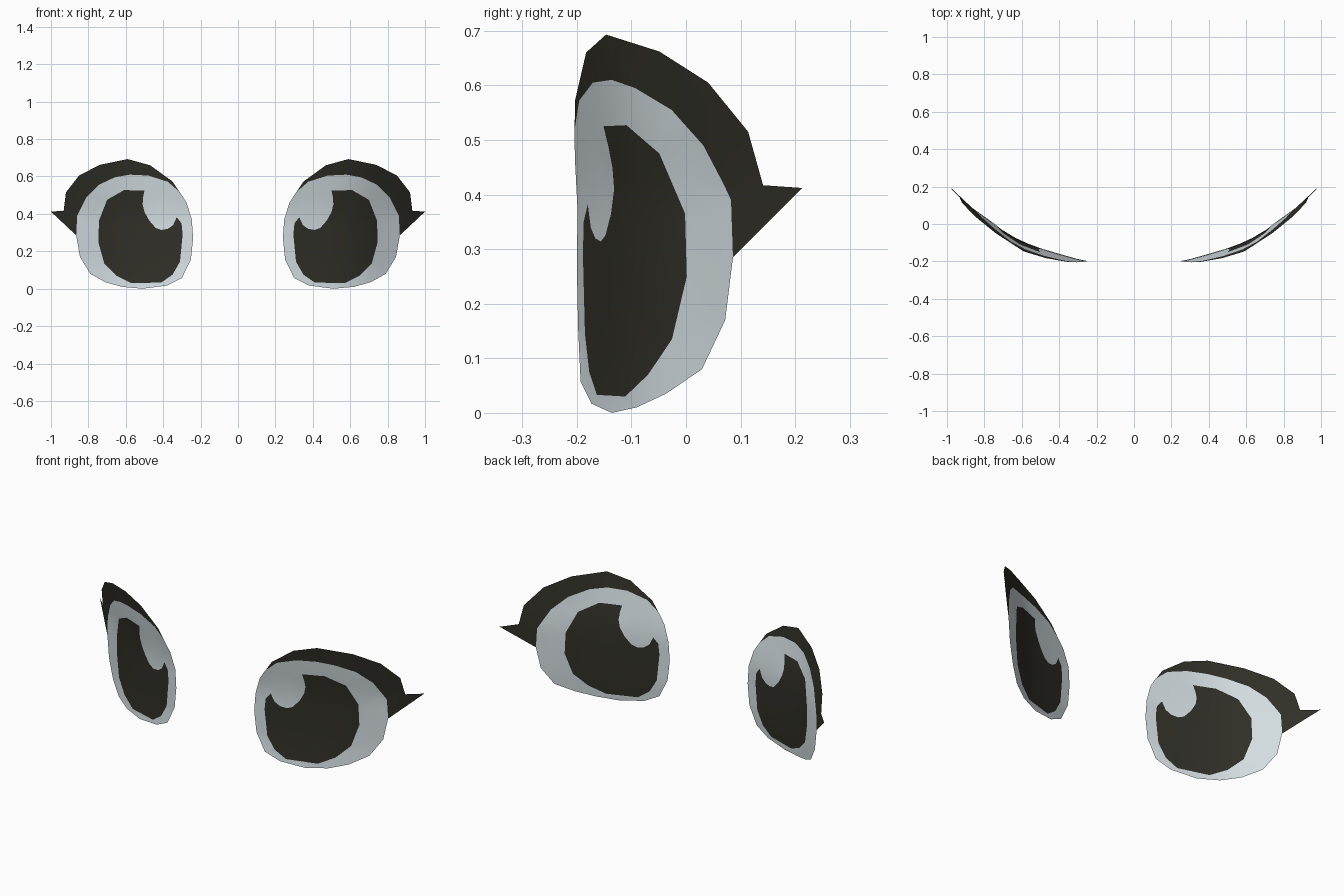
import bpy, bmesh
from mathutils import Vector
from mathutils.geometry import delaunay_2d_cdt

if "Cube" in bpy.data.objects:
    bpy.data.objects.remove(bpy.data.objects["Cube"])


def material(name, rgb):
    m = bpy.data.materials.new(name)
    m.diffuse_color = (*rgb, 1)
    m.use_nodes = True
    m.node_tree.nodes["Principled BSDF"].inputs["Base Color"].default_value = m.diffuse_color
    return m


WHITE = material("eye white", (0.68, 0.75, 0.78))
DARK = material("dark brown black", (0.03, 0.029, 0.021))

# Front outlines (x, z) of one eye: upper rim is shared with the lash
rim = [(.865, .285), (.86, .39), (.81, .49), (.745, .555), (.66, .595), (.58, .61),
       (.48, .605), (.375, .572), (.31, .515), (.275, .46)]
lower = [(.247, .37), (.24, .27), (.252, .155), (.30, .057), (.38, .017), (.51, 0),
         (.62, .01), (.71, .035), (.79, .08), (.845, .17)]
lash = [(.35, .573), (.47, .66), (.59, .693), (.74, .662), (.85, .605), (.92, .515),
        (.932, .417), (1.0, .412)]
# Pupil with the highlight notch in its upper inner corner
pupil = [(.50, .525), (.61, .527), (.70, .475), (.743, .365), (.747, .25), (.715, .135),
         (.65, .07), (.57, .03), (.41, .033), (.35, .075), (.31, .145), (.296, .29),
         (.302, .35), (.328, .382), (.347, .34), (.375, .32), (.41, .314), (.44, .325),
         (.475, .365), (.50, .41), (.51, .45), (.507, .49)]

# Curved face that the eyes are wrapped on: depth by x, with a forward lean at top
curve = [(.24, -.2), (.30, -.188), (.38, -.165), (.5, -.13), (.6, -.093), (.66, -.06),
         (.71, -.03), (.745, 0), (.81, .047), (.865, .086), (.93, .142), (1.01, .225)]


def depth(x, z):
    y = curve[0][1]
    for (x0, y0), (x1, y1) in zip(curve, curve[1:]):
        if x >= x0:
            y = y0 + (y1 - y0) * min(1, (x - x0) / (x1 - x0))
    return y - .17 * max(0, z - .4) - .08 * max(0, .12 - z)


# Cut the three regions into one shared triangulation
points, faces = [], []


def region(outline):
    ids = []
    for p in outline:
        if p not in points:
            points.append(p)
        ids.append(points.index(p))
    area = sum(a[0] * b[1] - b[0] * a[1] for a, b in zip(outline, outline[1:] + outline[:1]))
    faces.append(ids if area > 0 else ids[::-1])


region(rim + lower)
region(pupil)
region(rim + lash)
# Inner points so that the surface follows the curve
points += [(.285 + .07 * i, .1 + .08 * j) for i in range(9) for j in range(6)]
verts, _, tris, _, _, source = delaunay_2d_cdt(
    [Vector(p) for p in points], [], faces, 1, 1e-5)


def part(name, mat, test):
    bm = bmesh.new()
    vs = [bm.verts.new((v.x, depth(v.x, v.y), v.y)) for v in verts]
    for tri, src in zip(tris, source):
        if test(src):
            f = bm.faces.new([vs[i] for i in tri])
            f.normal_update()
            if f.normal.y > 0:
                f.normal_flip()
            f.smooth = True
    bmesh.ops.delete(bm, geom=[v for v in bm.verts if not v.link_faces], context='VERTS')
    me = bpy.data.meshes.new(name)
    bm.to_mesh(me)
    bm.free()
    me.materials.append(mat)
    ob = bpy.data.objects.new(name, me)
    bpy.context.collection.objects.link(ob)
    mirror = ob.modifiers.new("other side", 'MIRROR')
    mirror.use_mirror_merge = False


part("eye_whites", WHITE, lambda s: 0 in s and 1 not in s)
part("pupils", DARK, lambda s: 1 in s)
part("eyelashes", DARK, lambda s: 2 in s and 0 not in s)
